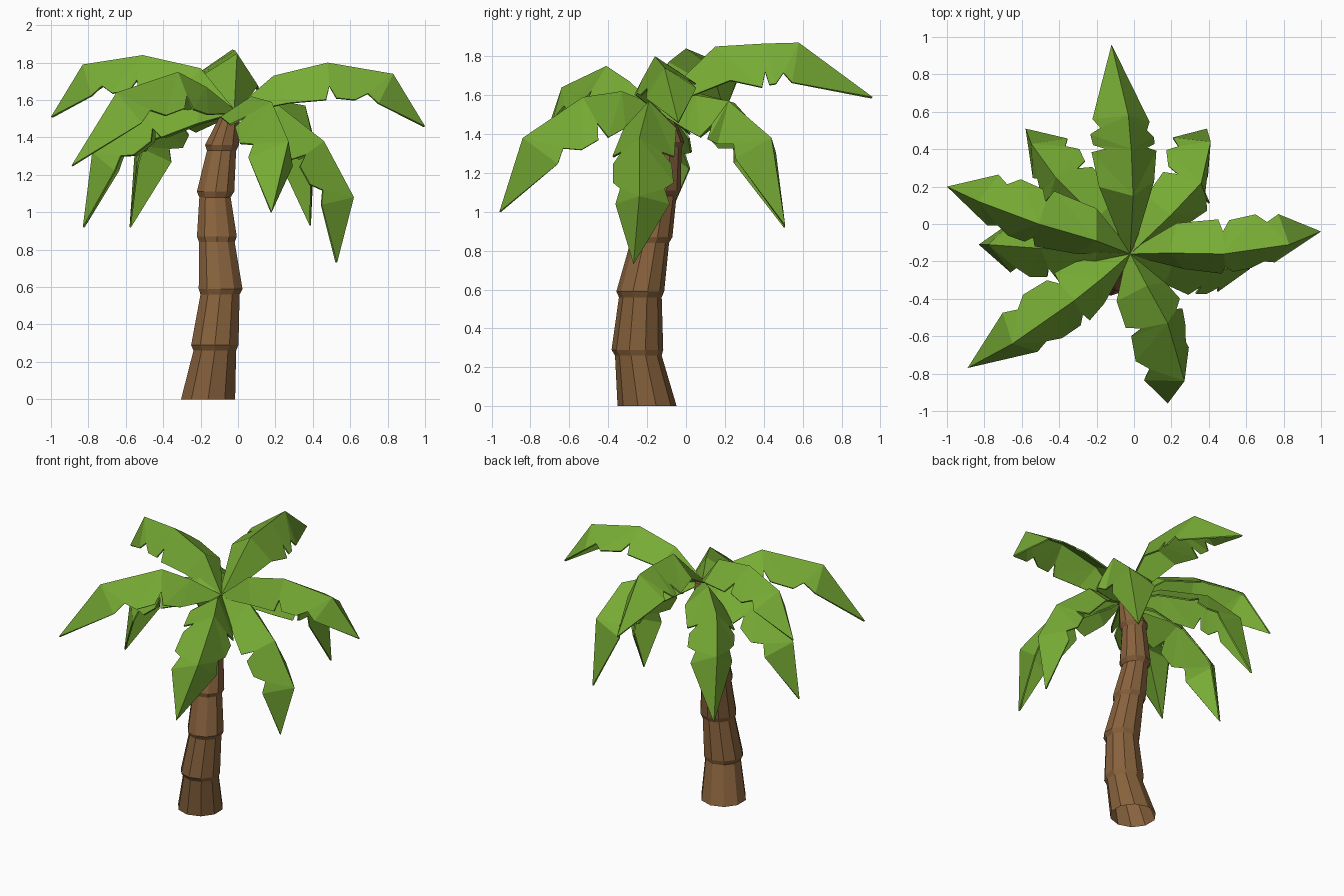
import bpy, bmesh, math
from mathutils import Vector

if "Cube" in bpy.data.objects:
    bpy.data.objects.remove(bpy.data.objects["Cube"])


def material(name, rgb):
    m = bpy.data.materials.new(name)
    m.diffuse_color = (*rgb, 1)
    m.use_nodes = True
    m.node_tree.nodes["Principled BSDF"].inputs["Base Color"].default_value = m.diffuse_color
    return m


bark = material("bark brown", (0.245, 0.122, 0.046))
leaf = material("leaf green", (0.185, 0.41, 0.035))


def make_object(name, bm, mat):
    me = bpy.data.meshes.new(name)
    bm.to_mesh(me)
    bm.free()
    me.materials.append(mat)
    ob = bpy.data.objects.new(name, me)
    bpy.context.collection.objects.link(ob)
    return ob


# Trunk: curved stack of tapering segments, each stepping out at its foot
SIDES = 10
rings = [(-.16, -.20, 0, .152),
         (-.124, -.245, .26, .12), (-.124, -.25, .29, .133),
         (-.096, -.235, .56, .11), (-.093, -.235, .59, .123),
         (-.113, -.187, .84, .10), (-.113, -.182, .87, .112),
         (-.123, -.137, 1.08, .088), (-.12, -.132, 1.11, .105),
         (-.088, -.105, 1.33, .082), (-.085, -.105, 1.36, .096),
         (-.035, -.13, 1.55, .045)]
bm = bmesh.new()
loops = []
for x, y, z, r in rings:
    loops.append([bm.verts.new((x + r * math.cos(a), y + r * math.sin(a), z))
                  for a in (math.tau * (i + .5) / SIDES for i in range(SIDES))])
for lo, hi in zip(loops, loops[1:]):
    for i in range(SIDES):
        j = (i + 1) % SIDES
        bm.faces.new((lo[i], lo[j], hi[j], hi[i]))
bm.faces.new(loops[-1])
make_object("trunk", bm, bark)

# Fronds: roof-shaped leaves with notched edges, given by their ridge points
CROWN = Vector((-.02, -.16, 1.55))


def frond(name, ridge, roll, length=.235):
    R = [CROWN] + [Vector(p) for p in ridge]
    bm = bmesh.new()
    rv = [bm.verts.new(p) for p in R]
    out = R[3] - R[0]
    side = Vector((0, 0, 1)).cross(out).normalized()

    def edge(i, shift, scale, sgn):
        # point hanging off the ridge, near ridge point i
        t = ((R[i] - R[i-1]).normalized() + (R[i+1] - R[i]).normalized()).normalized()
        up = t.cross(side).normalized()
        a = math.radians(47 - sgn * roll)
        seg = (R[i+1] - R[i]) if shift > 0 else (R[i] - R[i-1])
        off = side * sgn * math.cos(a) - up * math.sin(a)
        return bm.verts.new(R[i] + seg * shift + off * length * scale)

    for sgn in (1, -1):
        e0 = edge(1, -.75, .3, sgn)
        e1 = edge(1, 0, .85, sgn)
        e2, n2, e3 = edge(2, -.08, 1, sgn), edge(2, 0, .65, sgn), edge(2, .1, .95, sgn)
        e4, n3 = edge(3, -.3, .98, sgn), edge(3, -.18, .72, sgn)
        e5 = edge(3, .06, .88, sgn)
        r0, r1, r2, r3, tip = rv
        for f in ((r0, r1, e0), (r1, e1, e0), (r1, e2, e1), (r1, n2, e2), (r1, r2, n2),
                  (r2, e3, n2), (r2, e4, e3), (r2, n3, e4), (r2, r3, n3),
                  (r3, e5, n3), (r3, tip, e5)):
            bm.faces.new(f[::-1] if sgn > 0 else f)
    bm.normal_update()
    if sum(f.normal.z for f in bm.faces) < 0:
        bmesh.ops.reverse_faces(bm, faces=bm.faces[:])
    ob = make_object(name, bm, leaf)
    mod = ob.modifiers.new("thickness", 'SOLIDIFY')
    mod.thickness = .01
    mod.offset = -1


frond("back_frond", [(-.005, .15, 1.85), (-.015, .40, 1.865), (-.03, .58, 1.87), (-.12, .96, 1.59)], 12, .26)
frond("right_frond", [(.19, -.155, 1.73), (.48, -.16, 1.80), (.83, -.11, 1.74), (1, -.04, 1.46)], 14, .22)
frond("left_frond", [(-.2, -.09, 1.77), (-.51, .0, 1.84), (-.83, .12, 1.79), (-1, .2, 1.51)], -12)
frond("front_left_frond", [(-.17, -.29, 1.67), (-.32, -.41, 1.75), (-.65, -.64, 1.64), (-.89, -.77, 1.25)], -8)
frond("front_frond", [(.07, -.33, 1.62), (.18, -.53, 1.59), (.27, -.84, 1.38), (.18, -.96, 1.0)], -16, .25)
frond("back_right_frond", [(.2, .05, 1.6), (.36, .22, 1.57), (.41, .44, 1.38), (.39, .51, .93)], 14)
frond("front_right_frond", [(.22, -.19, 1.57), (.46, -.24, 1.38), (.62, -.24, 1.08), (.53, -.27, .73)], 0)
frond("lower_left_frond", [(-.2, -.15, 1.62), (-.5, -.13, 1.55), (-.78, -.11, 1.32), (-.83, -.11, .92)], 0)
frond("back_left_frond", [(-.2, .03, 1.62), (-.42, .25, 1.56), (-.55, .43, 1.36), (-.58, .51, .92)], -8)
